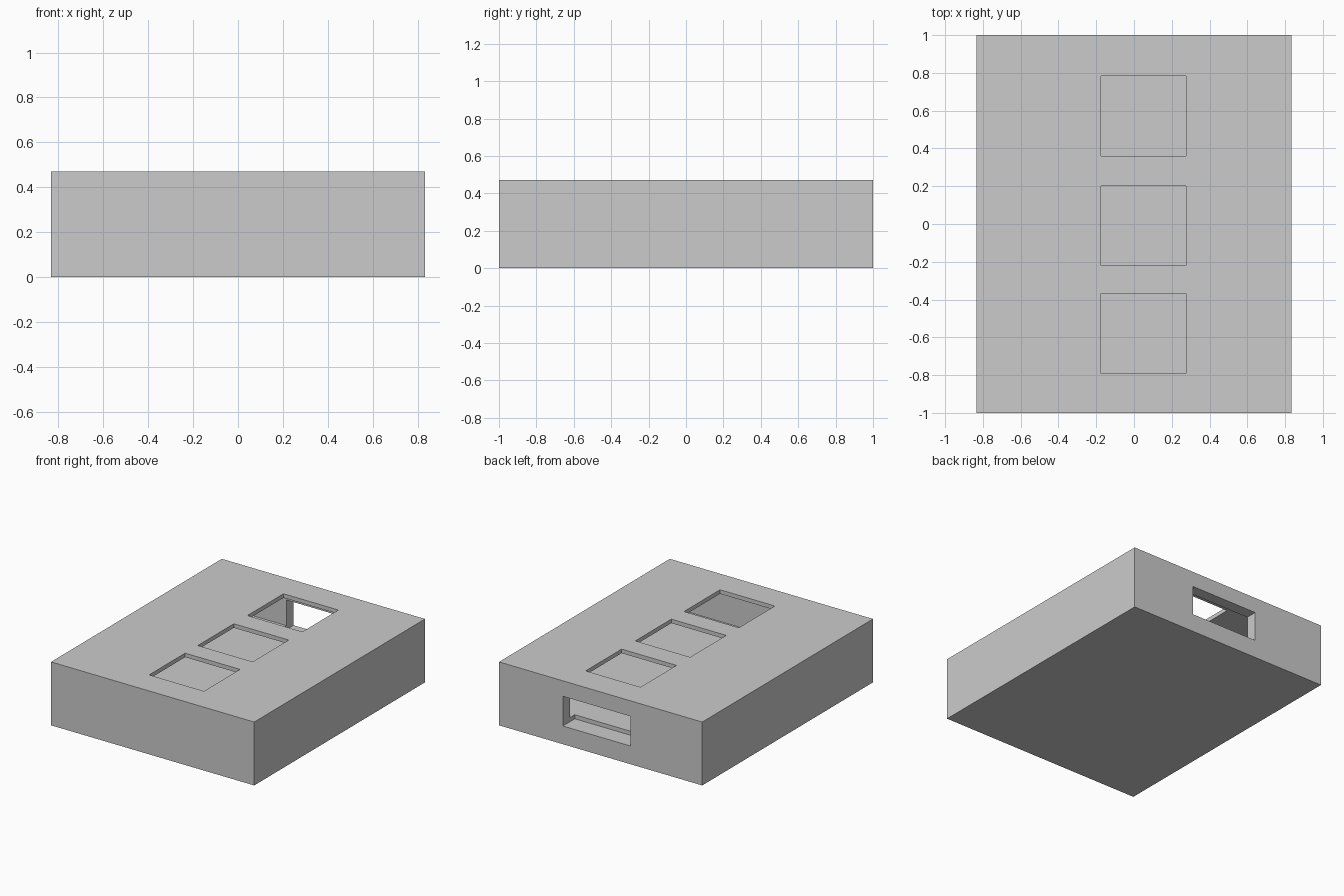
import bpy

cube = bpy.data.objects.get("Cube")
if cube:
    bpy.data.objects.remove(cube, do_unlink=True)

# Single flat grey
grey = bpy.data.materials.new("plain grey")
grey.use_nodes = True
colour = (0.6, 0.6, 0.6, 1)
grey.diffuse_color = colour
grey.node_tree.nodes["Principled BSDF"].inputs["Base Color"].default_value = colour


def box(name, x, y, z):
    """Axis-aligned box from its low and high limits on each axis."""
    centre = [(a + b) / 2 for a, b in (x, y, z)]
    bpy.ops.mesh.primitive_cube_add(size=1, location=centre)
    obj = bpy.context.object
    obj.name = name
    obj.scale = [b - a for a, b in (x, y, z)]
    bpy.ops.object.transform_apply(location=True, rotation=False, scale=True)
    obj.data.materials.append(grey)
    return obj


def cut(target, cutter):
    """Subtract the cutter from the target and remove it."""
    cutter.hide_render = True
    mod = target.modifiers.new("cut", 'BOOLEAN')
    mod.operation = 'DIFFERENCE'
    mod.solver = 'EXACT'
    mod.object = cutter
    bpy.context.view_layer.objects.active = target
    bpy.ops.object.modifier_apply(modifier=mod.name)
    bpy.data.objects.remove(cutter, do_unlink=True)


# Outer block
top = 0.47
casing = box("casing", (-0.833, 0.833), (-1, 1), (0, top))

# Hollow interior under a thin lid
cut(casing, box("cavity_cutter", (-0.748, 0.748), (-0.915, 0.915), (0.165, top - 0.03)))

# Three openings through the lid
for y in (-0.58, -0.01, 0.572):
    cut(casing, box("opening_cutter", (-0.175, 0.275), (y - 0.211, y + 0.211), (0.4, 0.6)))

# Slot through the back wall, biting into the inner floor
cut(casing, box("slot_cutter", (-0.245, 0.31), (0.86, 1.1), (0.135, 0.355)))
